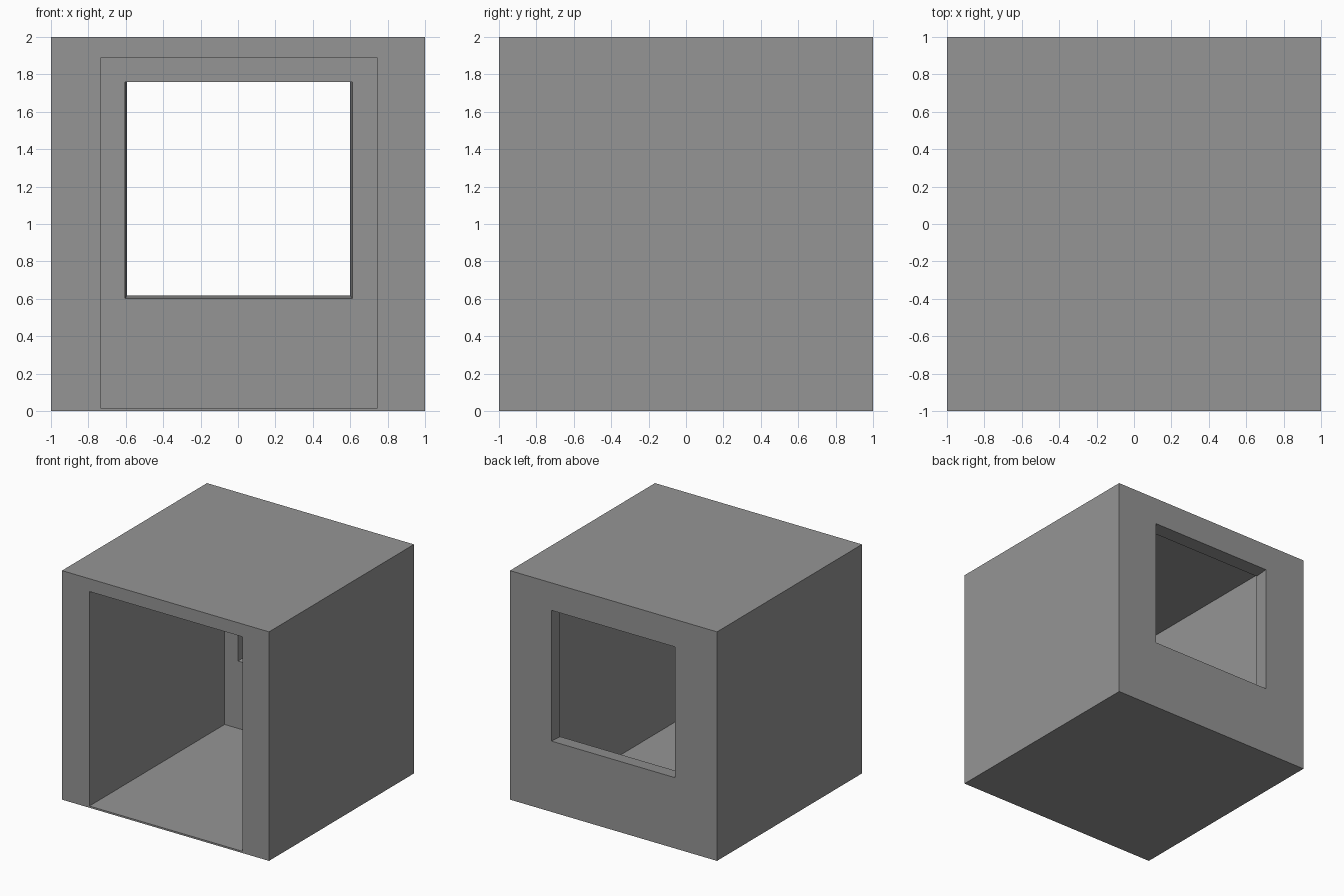
import bpy
import bmesh

cube = bpy.data.objects.get("Cube")
if cube:
    bpy.data.objects.remove(cube, do_unlink=True)

grey = bpy.data.materials.new("plain_grey")
grey.use_nodes = True
colour = (0.3, 0.3, 0.3, 1)
grey.diffuse_color = colour
grey.node_tree.nodes["Principled BSDF"].inputs["Base Color"].default_value = colour

FRONT, BACK, INNER_BACK = -1, 1, 0.865


def rectangle(bm, y, left, right, bottom, top):
    """Four corners of an upright rectangle at depth y."""
    corners = ((left, bottom), (right, bottom), (right, top), (left, top))
    return [bm.verts.new((x, y, z)) for x, z in corners]


outer = (-1, 1, 0, 2)
room = (-0.735, 0.745, 0.015, 1.888)
window_outside = (-0.593, 0.6, 0.618, 1.76)
window_inside = (-0.604, 0.611, 0.603, 1.76)

# Hollow shell: outside walls, back wall, window reveal, then the room back to the front
bm = bmesh.new()
rings = [
    rectangle(bm, FRONT, *outer),
    rectangle(bm, BACK, *outer),
    rectangle(bm, BACK, *window_outside),
    rectangle(bm, INNER_BACK, *window_inside),
    rectangle(bm, INNER_BACK, *room),
    rectangle(bm, FRONT, *room),
]
for i, ring in enumerate(rings):
    following = rings[(i + 1) % len(rings)]
    for a in range(4):
        b = (a + 1) % 4
        bm.faces.new((ring[a], ring[b], following[b], following[a]))
bmesh.ops.recalc_face_normals(bm, faces=bm.faces)

mesh = bpy.data.meshes.new("room_shell")
bm.to_mesh(mesh)
bm.free()
mesh.materials.append(grey)
shell = bpy.data.objects.new("room_shell", mesh)
bpy.context.collection.objects.link(shell)
